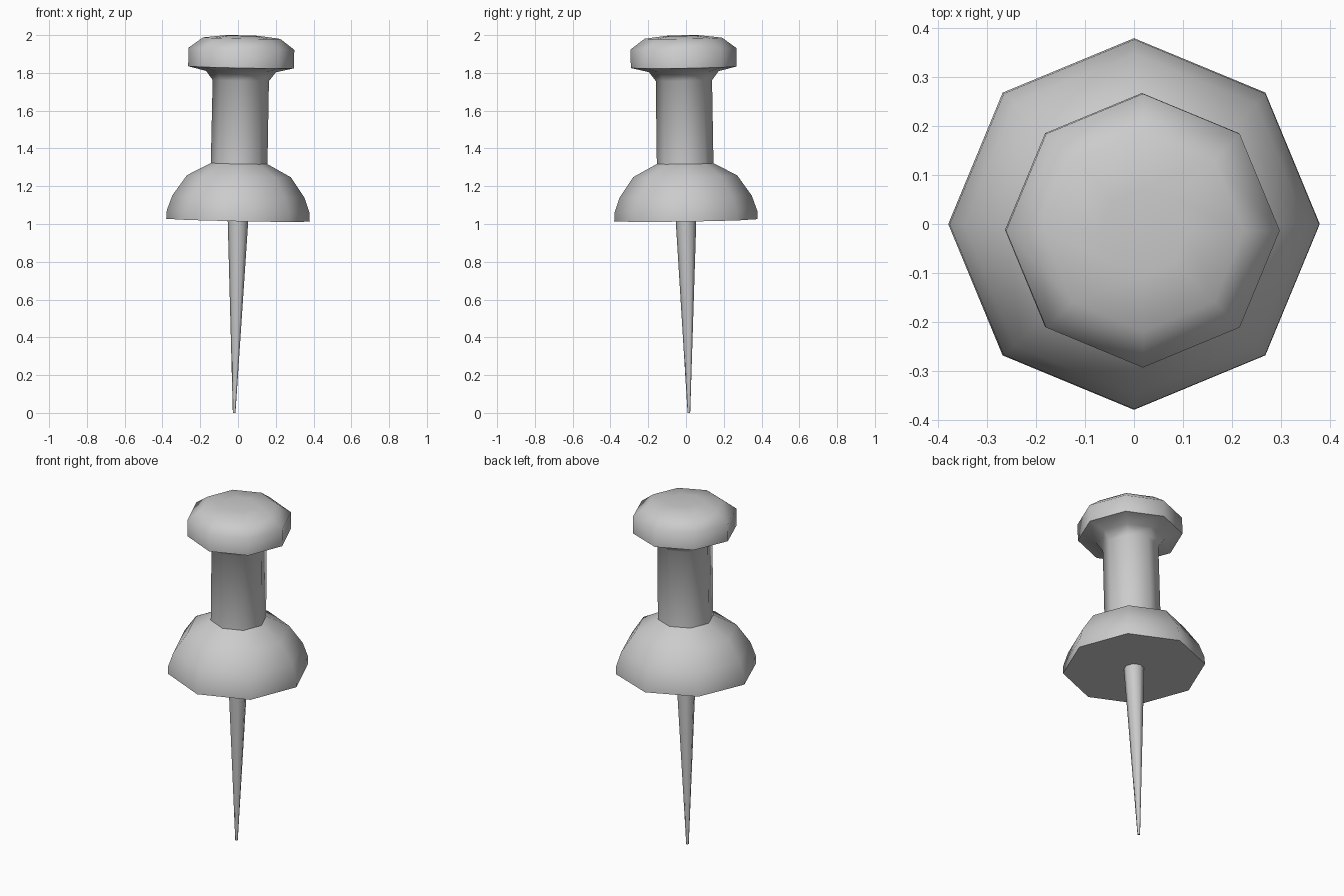
import bpy
import bmesh
from math import cos, sin, tau, radians
from mathutils import Vector, Matrix

cube = bpy.data.objects.get("Cube")
if cube:
    bpy.data.objects.remove(cube, do_unlink=True)

SIDES = 8
PIVOT = Vector((0, 0, 1.02))
# The whole pin leans very slightly to its left and forward
LEAN = Vector((0, 0, 1)).rotation_difference(Vector((0.02, -0.015, 1))).to_matrix().to_4x4()
TILT = Matrix.Translation(PIVOT) @ LEAN @ Matrix.Translation(-PIVOT)

grey = bpy.data.materials.new("plain_grey")
grey.use_nodes = True
colour = (0.6, 0.6, 0.6, 1)
grey.diffuse_color = colour
grey.node_tree.nodes["Principled BSDF"].inputs["Base Color"].default_value = colour


def lathe(name, profile):
    """Octagonal solid from (radius, height) rings, listed bottom to top."""
    bm = bmesh.new()
    rings = [[bm.verts.new((r * cos(tau * i / SIDES), r * sin(tau * i / SIDES), z))
              for i in range(SIDES)] for r, z in profile]
    for low, high in zip(rings, rings[1:]):
        for i in range(SIDES):
            j = (i + 1) % SIDES
            bm.faces.new((low[i], low[j], high[j], high[i]))
    bm.faces.new(rings[0][::-1])
    bm.faces.new(rings[-1])
    bm.transform(TILT)
    mesh = bpy.data.meshes.new(name)
    bm.to_mesh(mesh)
    bm.free()
    mesh.materials.append(grey)
    obj = bpy.data.objects.new(name, mesh)
    bpy.context.collection.objects.link(obj)
    bpy.ops.object.select_all(action='DESELECT')
    obj.select_set(True)
    bpy.context.view_layer.objects.active = obj
    bpy.ops.object.shade_smooth_by_angle(angle=radians(57))
    return obj


# Handle: domed collar, narrow grip, flared shoulder and rounded cap
lathe("handle", [
    (0.38, 1.02), (0.378, 1.065), (0.35, 1.145), (0.275, 1.253), (0.15, 1.32),
    (0.149, 1.76), (0.185, 1.807), (0.28, 1.83), (0.28, 1.928),
    (0.205, 1.984), (0.09, 1.998),
])

# Needle: long taper to a tiny blunt tip
lathe("needle", [(0.007, 0.0), (0.055, 1.03)])
